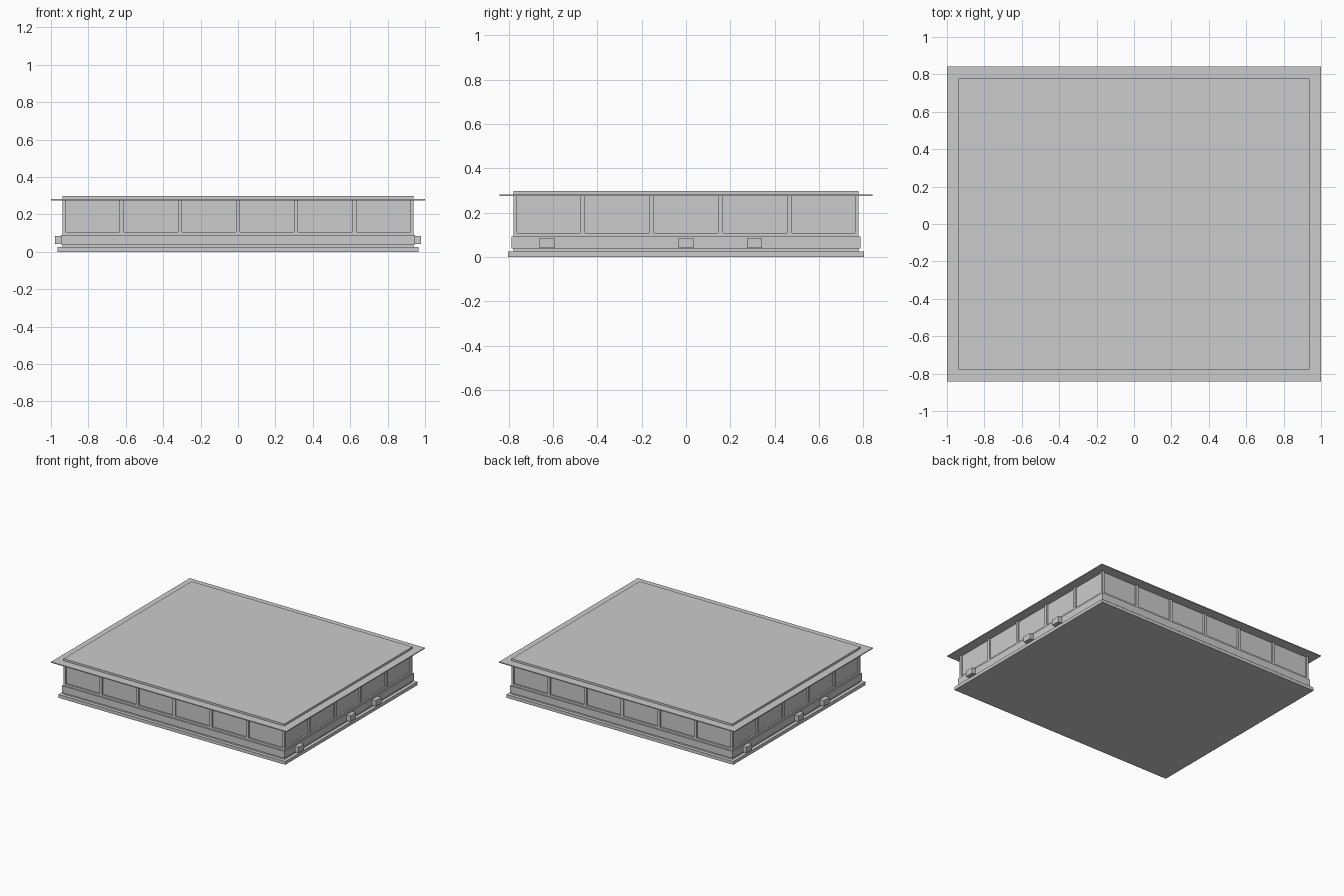
import bpy
import bmesh
from mathutils import Vector

cube = bpy.data.objects.get("Cube")
if cube:
    bpy.data.objects.remove(cube, do_unlink=True)

# One plain grey for the whole building
grey = bpy.data.materials.new("light_grey")
grey.use_nodes = True
colour = (0.6, 0.6, 0.6, 1)
grey.diffuse_color = colour
grey.node_tree.nodes["Principled BSDF"].inputs["Base Color"].default_value = colour

HALF_X, HALF_Y = 0.939, 0.778      # outer wall faces
SILL, EAVES, TOP = 0.107, 0.274, 0.297
RECESS = 0.012
POST = 0.022                       # width of posts between windows


def boxes(name, spans):
    """One object made of boxes, each given as (low corner, high corner)."""
    bm = bmesh.new()
    for low, high in spans:
        low, high = Vector(low), Vector(high)
        verts = bmesh.ops.create_cube(bm, size=1)["verts"]
        bmesh.ops.scale(bm, vec=high - low, verts=verts)
        bmesh.ops.translate(bm, vec=(low + high) / 2, verts=verts)
    mesh = bpy.data.meshes.new(name)
    bm.to_mesh(mesh)
    bm.free()
    mesh.materials.append(grey)
    obj = bpy.data.objects.new(name, mesh)
    bpy.context.collection.objects.link(obj)
    return obj


def slab(name, hx, hy, z0, z1):
    """A box centred on the vertical axis."""
    return boxes(name, [((-hx, -hy, z0), (hx, hy, z1))])


# Stacked body: foundation, walls, window core, roof
slab("foundation", 0.965, 0.804, 0, 0.025)
slab("lower_wall", HALF_X, HALF_Y, 0.02, SILL)
slab("plinth_band", 0.947, 0.787, 0.038, 0.091)
slab("window_panes", HALF_X - RECESS, HALF_Y - RECESS, 0.1, EAVES + 0.003)
slab("roof_overhang", 1.0, 0.842, EAVES, 0.281)
slab("roof_parapet", HALF_X, HALF_Y, 0.279, TOP)

# Corner posts
corner = 0.016
boxes("corner_posts", [
    ((sx * HALF_X - (corner if sx > 0 else 0), sy * HALF_Y - (corner if sy > 0 else 0), SILL),
     (sx * HALF_X + (corner if sx < 0 else 0), sy * HALF_Y + (corner if sy < 0 else 0), EAVES))
    for sx in (-1, 1) for sy in (-1, 1)])

# Posts between the windows: six bays on front and back, five on the sides
pitch = 0.311
front_posts, side_posts = [], []
for side in (-1, 1):
    for i in range(-2, 3):
        x = i * pitch
        y0, y1 = sorted((side * HALF_Y, side * (HALF_Y - RECESS - 0.005)))
        front_posts.append(((x - POST / 2, y0, SILL), (x + POST / 2, y1, EAVES)))
    for i in range(4):
        y = (i - 1.5) * pitch
        x0, x1 = sorted((side * HALF_X, side * (HALF_X - RECESS - 0.005)))
        side_posts.append(((x0, y - POST / 2, SILL), (x1, y + POST / 2, EAVES)))
boxes("front_and_back_posts", front_posts)
boxes("side_posts", side_posts)

# Small wall units, repeated on the other side by a half turn
for side, name in ((1, "left_wall_units"), (-1, "right_wall_units")):
    units = []
    for y in (-0.628, 0, 0.31):
        x0, x1 = sorted((side * 0.935, side * 0.979))
        units.append(((x0, side * y - 0.034, 0.041), (x1, side * y + 0.034, 0.085)))
    boxes(name, units)
